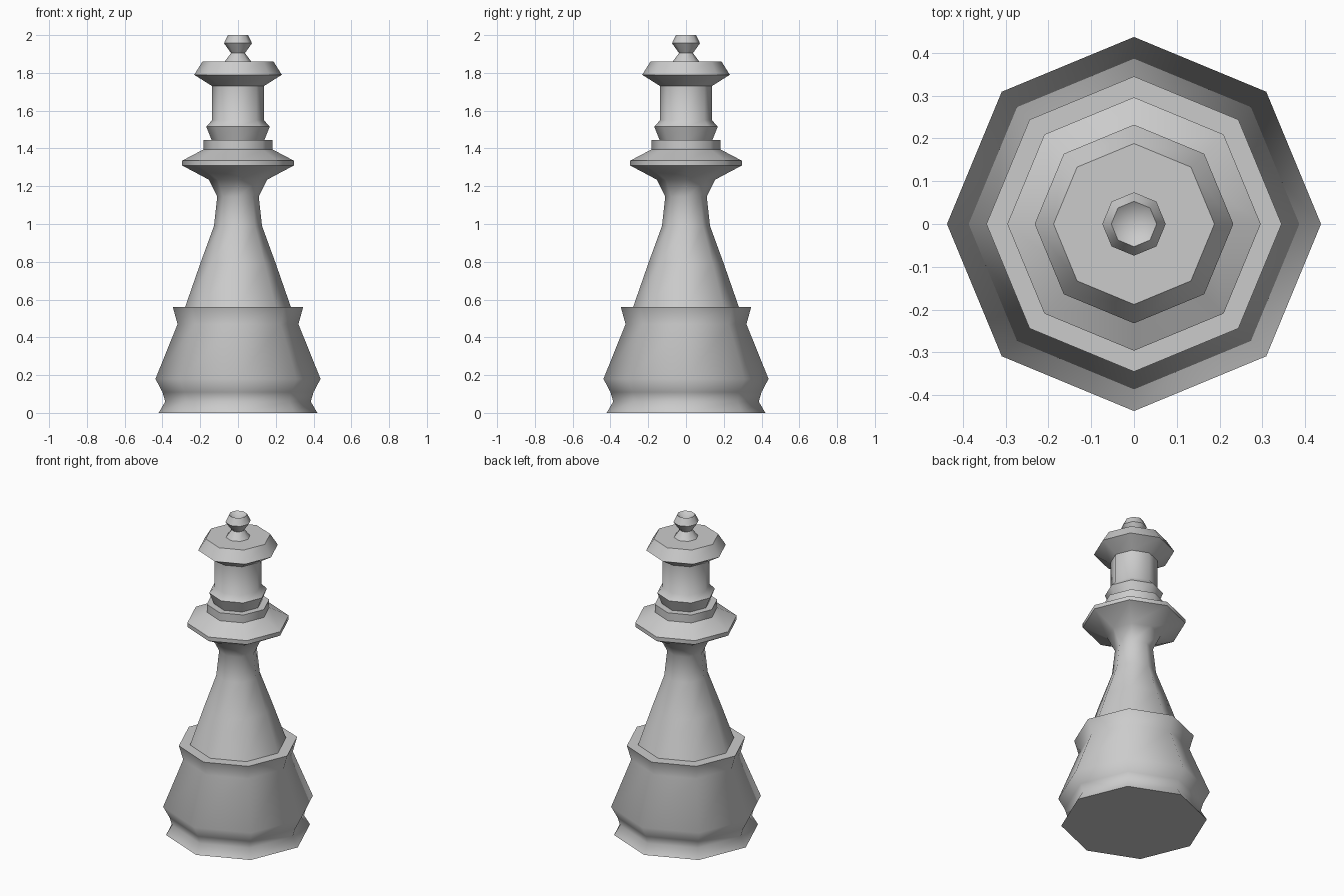
import bpy, bmesh, math

if "Cube" in bpy.data.objects:
    bpy.data.objects.remove(bpy.data.objects["Cube"])

SIDES = 8


def lathe(name, profile):
    """Revolve (radius, z) points into an eight-sided part; radius 0 closes it."""
    bm = bmesh.new()
    rings = []
    for r, z in profile:
        if r == 0:
            rings.append([bm.verts.new((0, 0, z))] * SIDES)
        else:
            rings.append([bm.verts.new((r * math.cos(i * math.tau / SIDES),
                                        r * math.sin(i * math.tau / SIDES), z))
                          for i in range(SIDES)])
    for low, high in zip(rings, rings[1:]):
        for i in range(SIDES):
            j = (i + 1) % SIDES
            loop = list(dict.fromkeys((low[i], low[j], high[j], high[i])))
            bm.faces.new(loop)
    mesh = bpy.data.meshes.new(name)
    bm.to_mesh(mesh)
    bm.free()
    ob = bpy.data.objects.new(name, mesh)
    bpy.context.collection.objects.link(ob)
    bpy.ops.object.select_all(action='DESELECT')
    ob.select_set(True)
    bpy.context.view_layer.objects.active = ob
    bpy.ops.object.shade_smooth_by_angle(angle=math.radians(52))
    return ob


# Heavy foot with a flat rim on top
lathe("base", [(0, 0), (0.42, 0), (0.385, 0.06), (0.40, 0.11), (0.437, 0.18),
               (0.32, 0.47), (0.345, 0.56), (0.28, 0.56)])

# Tapered stem flaring into the wide collar
lathe("stem_and_collar", [(0.28, 0.56), (0.2, 0.79), (0.127, 0.99), (0.11, 1.145),
                          (0.155, 1.235), (0.296, 1.31), (0.296, 1.335),
                          (0.182, 1.395), (0.182, 1.445), (0.14, 1.445)])

# Column and flared crown
lathe("crown", [(0.14, 1.445), (0.168, 1.515), (0.137, 1.55), (0.137, 1.73),
                (0.232, 1.79), (0.188, 1.86), (0.07, 1.86)])

# Small knob with a dimpled top
lathe("finial", [(0.07, 1.86), (0.037, 1.905), (0.074, 1.957), (0.053, 2.0), (0, 1.96)])
